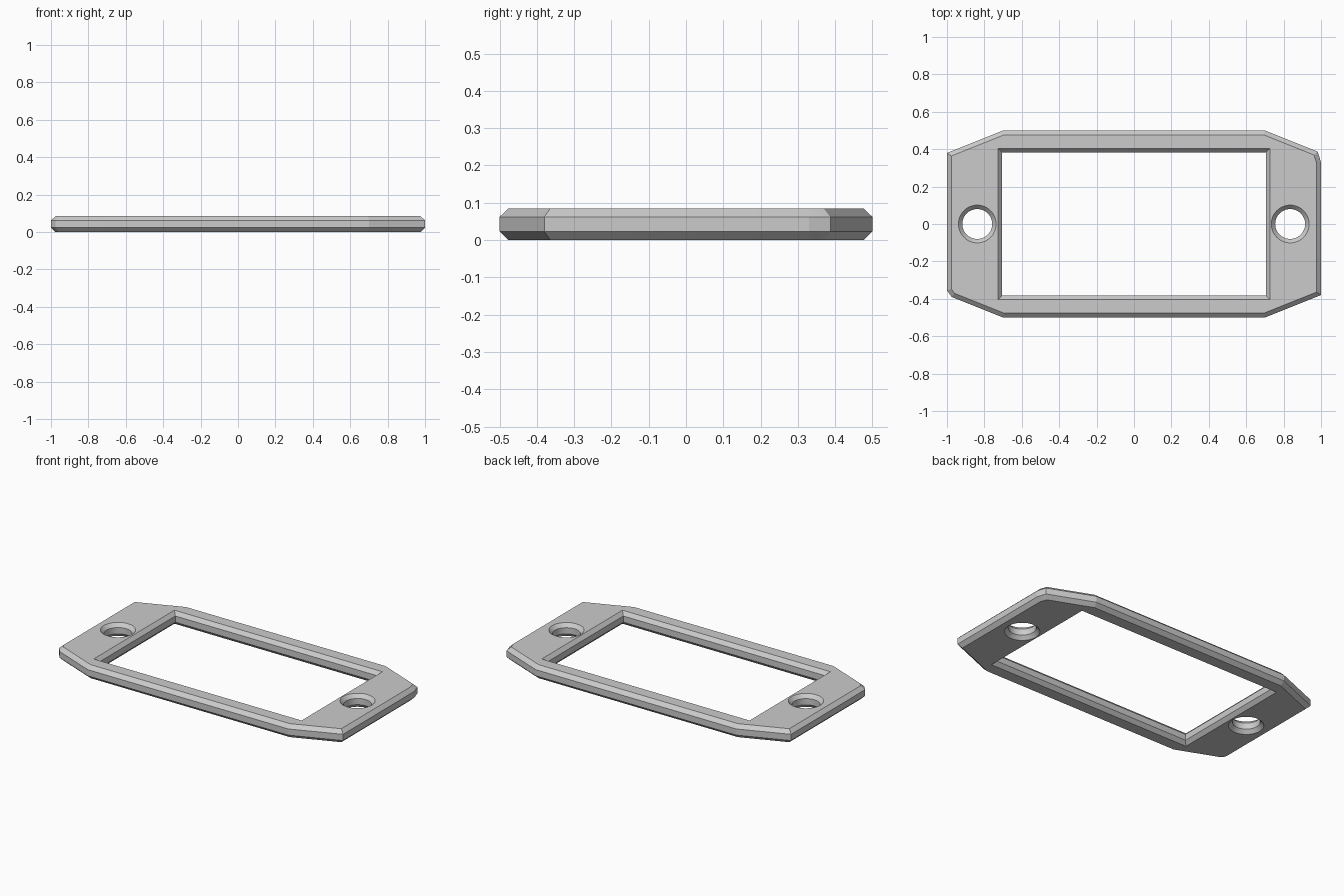
import bpy, bmesh, math
from mathutils import Vector

cube = bpy.data.objects.get("Cube")
if cube:
    bpy.data.objects.remove(cube)

HEIGHT = 0.085
CHAMFER_Z = 0.023

grey = bpy.data.materials.new("light grey")
grey.use_nodes = True
colour = (0.6, 0.6, 0.6, 1)
grey.diffuse_color = colour
grey.node_tree.nodes["Principled BSDF"].inputs["Base Color"].default_value = colour


def offset(points, d):
    """Mitred offset of a counter-clockwise loop: positive d goes inwards."""
    result = []
    for i, p in enumerate(points):
        a = (p - points[i - 1]).normalized()
        b = (points[(i + 1) % len(points)] - p).normalized()
        na, nb = Vector((-a.y, a.x)), Vector((-b.y, b.x))
        result.append(p + (na + nb) * d / (1 + na.dot(nb)))
    return result


def add_wall(bm, points, d):
    """Wall with chamfered rims; returns the bottom and top rim edges."""
    rim = offset(points, d)
    levels = [(rim, 0), (points, CHAMFER_Z),
              (points, HEIGHT - CHAMFER_Z), (rim, HEIGHT)]
    rings = [[bm.verts.new((p.x, p.y, z)) for p in loop] for loop, z in levels]
    n = len(points)
    for low, high in zip(rings, rings[1:]):
        for i in range(n):
            j = (i + 1) % n
            bm.faces.new((low[i], low[j], high[j], high[i]))
    return [[bm.edges.get((r[i], r[(i + 1) % n])) for i in range(n)]
            for r in (rings[0], rings[3])]


def circle(x, radius, sides=48):
    turn = math.tau / sides
    return [Vector((x + radius * math.cos(i * turn), radius * math.sin(i * turn)))
            for i in range(sides)]


# Outline with clipped corners, opening and two screw holes
outline = [Vector(p) for p in [
    (1, -0.38), (1, 0.33), (0.982, 0.387), (0.7, 0.5), (-0.7, 0.5),
    (-1, 0.38), (-1, -0.355), (-0.975, -0.39), (-0.7, -0.5), (0.7, -0.5)]]
opening = [Vector(p) for p in [
    (-0.705, -0.382), (0.705, -0.382), (0.705, 0.382), (-0.705, 0.382)]]

bm = bmesh.new()
walls = [add_wall(bm, outline, 0.024), add_wall(bm, opening, -0.021)]
walls += [add_wall(bm, circle(x, 0.08), -0.021) for x in (-0.838, 0.835)]

# Flat top and bottom between the rims
for side in (0, 1):
    edges = [e for wall in walls for e in wall[side]]
    bmesh.ops.triangle_fill(bm, use_beauty=True, use_dissolve=False, edges=edges)
bmesh.ops.recalc_face_normals(bm, faces=bm.faces[:])

mesh = bpy.data.meshes.new("frame_plate")
bm.to_mesh(mesh)
bm.free()
mesh.materials.append(grey)
plate = bpy.data.objects.new("frame_plate", mesh)
bpy.context.collection.objects.link(plate)

# Smooth round holes, crisp chamfers
bpy.context.view_layer.objects.active = plate
plate.select_set(True)
bpy.ops.object.shade_smooth_by_angle(angle=math.radians(15))
